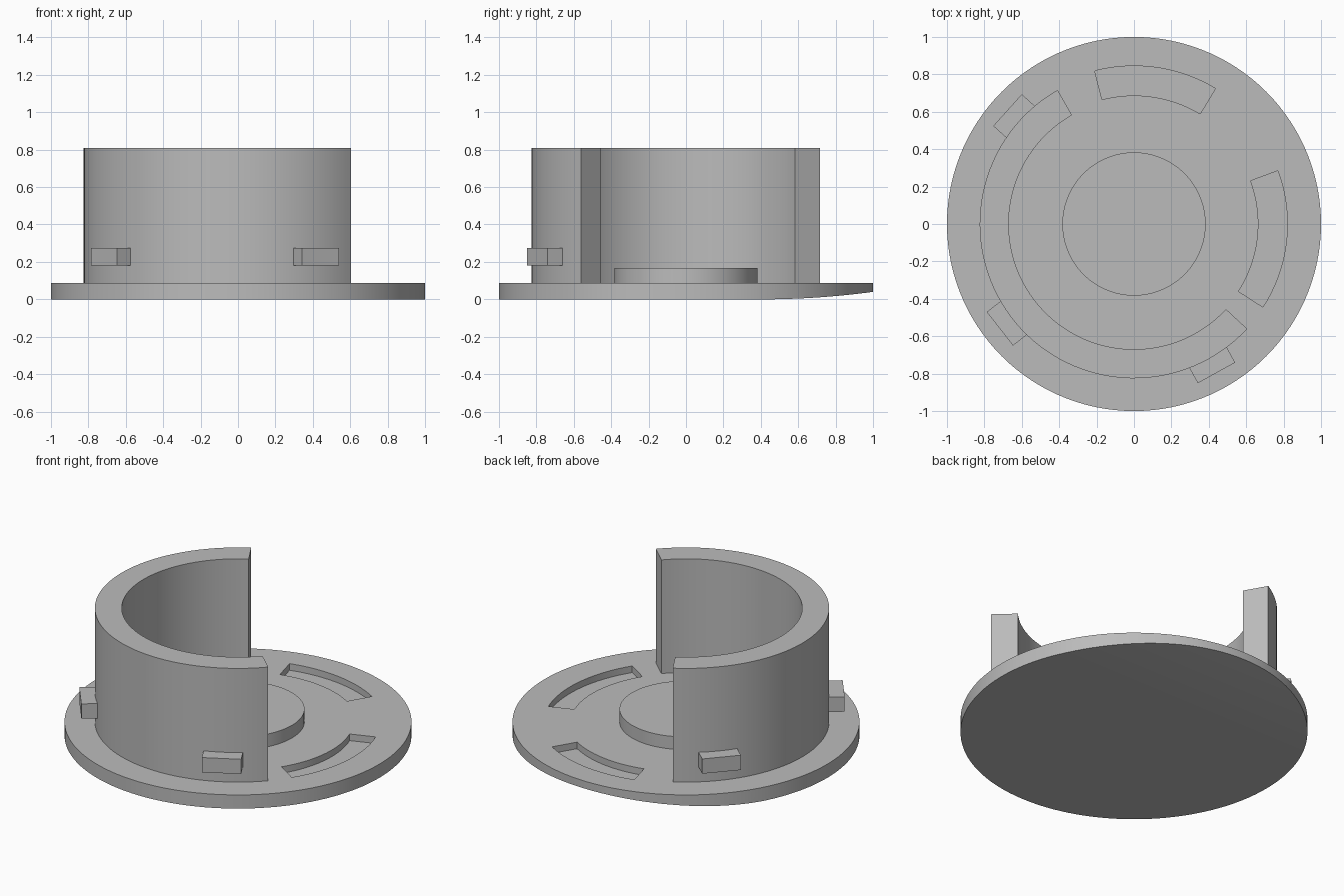
import bpy
import bmesh
from math import cos, sin, radians
from mathutils import Matrix

cube = bpy.data.objects.get("Cube")
if cube:
    bpy.data.objects.remove(cube, do_unlink=True)

grey = bpy.data.materials.new("plain grey")
grey.use_nodes = True
colour = (0.5, 0.5, 0.5, 1)
grey.diffuse_color = colour
grey.node_tree.nodes["Principled BSDF"].inputs["Base Color"].default_value = colour

RIM_TOP = 0.087


def add_object(name, bm):
    bmesh.ops.recalc_face_normals(bm, faces=bm.faces)
    mesh = bpy.data.meshes.new(name)
    bm.to_mesh(mesh)
    bm.free()
    mesh.materials.append(grey)
    obj = bpy.data.objects.new(name, mesh)
    bpy.context.collection.objects.link(obj)
    return obj


def prism(name, outline, direction):
    """Extrude a closed outline of 3D points along a direction."""
    bm = bmesh.new()
    face = bm.faces.new([bm.verts.new(p) for p in outline])
    extruded = bmesh.ops.extrude_face_region(bm, geom=[face])["geom"]
    moved = [g for g in extruded if isinstance(g, bmesh.types.BMVert)]
    bmesh.ops.translate(bm, verts=moved, vec=direction)
    return add_object(name, bm)


def arc(radius, start, end, z, steps):
    angles = [radians(start + (end - start) * i / steps) for i in range(steps + 1)]
    return [(radius * cos(a), radius * sin(a), z) for a in angles]


def ring_sector(name, inner, outer, start, end, low, high):
    steps = int((end - start) / 3)
    outline = arc(outer, start, end, low, steps) + arc(inner, end, start, low, steps)
    return prism(name, outline, (0, 0, high - low))


def disc(name, radius, low, high):
    return prism(name, arc(radius, 0, 360, low, 120)[:-1], (0, 0, high - low))


def select_only(obj):
    bpy.ops.object.select_all(action="DESELECT")
    obj.select_set(True)
    bpy.context.view_layer.objects.active = obj


def cut(target, cutter):
    cutter.hide_render = True
    mod = target.modifiers.new("cut", "BOOLEAN")
    mod.operation = "DIFFERENCE"
    mod.solver = "EXACT"
    mod.object = cutter
    select_only(target)
    bpy.ops.object.modifier_apply(modifier=mod.name)
    bpy.data.objects.remove(cutter, do_unlink=True)


# Base plate with two shallow curved recesses
base = disc("base_plate", 1, 0, RIM_TOP)
cut(base, ring_sector("back_recess_cutter", 0.687, 0.845, 59, 104.4, 0.045, 0.2))
cut(base, ring_sector("side_recess_cutter", 0.665, 0.82, -32.8, 20.3, 0.045, 0.2))

# Underside curves gently upward toward the back edge
ys = [0.4 + 0.07 * i for i in range(11)]
curve = [(-1.2, y, 0.04 * ((y - 0.4) / 0.6) ** 2 - 0.0005) for y in ys]
outline = curve + [(-1.2, ys[-1], -0.2), (-1.2, ys[0], -0.2)]
cut(base, prism("underside_cutter", outline, (2.4, 0, 0)))

# Raised centre boss and partial upright wall
boss = disc("centre_boss", 0.383, 0.07, 0.168)
wall = ring_sector("curved_wall", 0.67, 0.825, 119.7, 317.2, 0.07, 0.81)

for part in (base, boss, wall):
    select_only(part)
    bpy.ops.object.shade_smooth_by_angle(angle=radians(30))

# Three block-shaped clips on the outside of the wall
for name, angle in (("back_clip", 138), ("front_right_clip", 218), ("front_left_clip", -61)):
    bm = bmesh.new()
    bmesh.ops.create_cube(bm, size=1)
    place = (Matrix.Rotation(radians(angle), 4, "Z")
             @ Matrix.Translation((0.835, 0, 0.228))
             @ Matrix.Diagonal((0.15, 0.228, 0.094, 1)))
    bmesh.ops.transform(bm, matrix=place, verts=bm.verts)
    add_object(name, bm)
